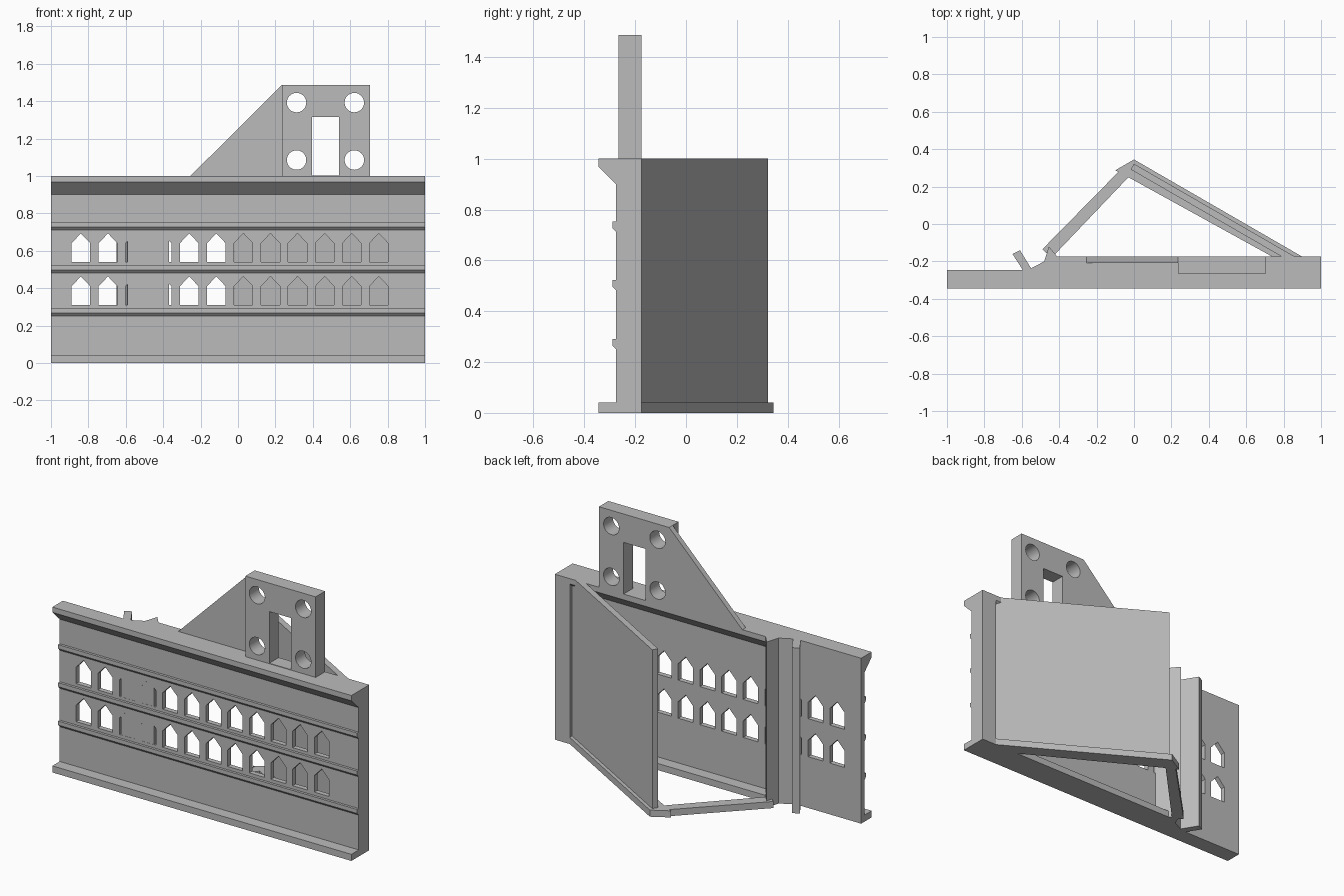
import bpy, bmesh, math
from mathutils import Matrix, Vector

if "Cube" in bpy.data.objects:
    bpy.data.objects.remove(bpy.data.objects["Cube"])

grey = bpy.data.materials.new("plain grey")
grey.diffuse_color = (0.5, 0.5, 0.5, 1)
grey.use_nodes = True
grey.node_tree.nodes["Principled BSDF"].inputs["Base Color"].default_value = grey.diffuse_color

# Axis frames: columns are the profile's u, v and extrusion directions
PLAN = Matrix(((1, 0, 0), (0, 1, 0), (0, 0, 1)))       # u=x v=y, along z
ELEV = Matrix(((1, 0, 0), (0, 0, 1), (0, 1, 0)))       # u=x v=z, along y
SIDE = Matrix(((0, 0, 1), (1, 0, 0), (0, 1, 0)))       # u=y v=z, along x


def prism(name, profiles, frame, lo, hi):
    """Extrude one or more closed profiles from lo to hi."""
    bm = bmesh.new()
    for pts in profiles:
        rings = [[bm.verts.new(frame @ Vector((u, v, w))) for u, v in pts] for w in (lo, hi)]
        bm.faces.new(rings[0])
        bm.faces.new(rings[1][::-1])
        n = len(pts)
        for i in range(n):
            j = (i + 1) % n
            bm.faces.new((rings[0][i], rings[1][i], rings[1][j], rings[0][j]))
    bmesh.ops.recalc_face_normals(bm, faces=bm.faces)
    mesh = bpy.data.meshes.new(name)
    bm.to_mesh(mesh)
    bm.free()
    ob = bpy.data.objects.new(name, mesh)
    mesh.materials.append(grey)
    bpy.context.collection.objects.link(ob)
    return ob


def cut(ob, cutter):
    """Apply a boolean difference and remove the cutter."""
    cutter.hide_render = True
    mod = ob.modifiers.new("cut", 'BOOLEAN')
    mod.operation, mod.solver, mod.object = 'DIFFERENCE', 'EXACT', cutter
    bpy.context.view_layer.objects.active = ob
    bpy.ops.object.modifier_apply(modifier=mod.name)
    bpy.data.objects.remove(cutter)


def rect(u0, v0, u1, v1):
    return [(u0, v0), (u1, v0), (u1, v1), (u0, v1)]


# Facade: foot, three drip ledges and cornice in one side profile
FACE, BACK, DEEP = -0.275, -0.245, -0.175
profile = [(BACK, 0), (-0.345, 0), (-0.345, 0.04), (FACE, 0.04)]
for top in (0.29, 0.522, 0.752):
    profile += [(FACE, top - 0.04), (-0.29, top - 0.024), (-0.29, top), (FACE, top)]
profile += [(FACE, 0.9), (-0.345, 0.968), (-0.345, 1), (BACK, 1)]
facade = prism("facade", [profile], SIDE, -1, 1)

# Two rows of pointed windows
windows = []
for z in (0.31, 0.54):
    for i in range(12):
        x = -0.84 + i * 0.1448
        windows.append([(x - 0.05, z), (x + 0.05, z), (x + 0.05, z + 0.1),
                        (x, z + 0.153), (x - 0.05, z + 0.1)])
cut(facade, prism("window_cutter", windows, ELEV, -0.4, -0.2))

# Rear rim: sill, chamfered top lip and end pillar
prism("rear_sill", [rect(BACK, 0, DEEP, 0.04)], SIDE, -0.42, 1)
prism("rear_lip", [[(BACK, 0.9), (DEEP, 0.968), (DEEP, 1), (BACK, 1)]], SIDE, -0.42, 1)
prism("end_pillar", [rect(0.9, BACK, 1, DEEP)], PLAN, 0, 1)

# Full-height hinge post with a flared fin
prism("hinge_post", [[(-0.59, -0.274), (-0.37, -0.274), (-0.37, BACK), (-0.41, DEEP),
                      (-0.455, -0.12), (-0.48, -0.2), (-0.55, -0.237),
                      (-0.61, -0.14), (-0.65, -0.16), (-0.595, BACK)]], PLAN, 0, 1)

# Slanted rear wall with a diamond opening
s30, c30 = 0.5, math.sqrt(3) / 2


def slant(x, depth):
    """Point at x on the flange's outer line, moved inwards by depth."""
    return (x - s30 * depth, 0.345 - x * s30 / c30 - c30 * depth)


slant_wall = prism("slanted_wall", [[slant(0.01, 0.02), slant(0.93, 0.02),
                                     slant(0.93, 0.055), slant(0.01, 0.055)]], PLAN, 0, 1)
diamond = []
for y, z in ((0.06, 0.1), (0.27, 0.525), (0.06, 0.947), (-0.15, 0.525)):
    diamond.append(((0.322 - y) * c30 / s30, y, z))
cutter = prism("diamond_cutter", [[(0, 0), (1, 0), (1, 1), (0, 1)]], PLAN, 0, 1)
for k, v in enumerate(cutter.data.vertices):
    x, y, z = diamond[k % 4]
    d = 0.1 if k < 4 else -0.1
    v.co = (x + s30 * d, y + c30 * d, z)
cut(slant_wall, cutter)

# Floor strips joining the slanted wall, the apex and the post
prism("slanted_flange", [[(0, 0.345), (0.9, DEEP), (0.9, -0.2), (0.74, -0.2),
                          (0.74, DEEP), (-0.03, 0.25), (-0.1, 0.287)]], PLAN, 0, 0.04)
prism("diagonal_strip", [[(-0.03, 0.25), (-0.08, 0.282), (-0.49, -0.135),
                          (-0.44, -0.18)]], PLAN, 0, 0.04)

# Mounting plate with four round holes and a slot
plate = prism("mounting_plate", [rect(0.235, 0.99, 0.705, 1.487)], ELEV, -0.265, DEEP)
holes = [rect(0.395, 1.003, 0.54, 1.315)]
for cx in (0.313, 0.622):
    for cz in (1.085, 1.392):
        holes.append([(cx + 0.052 * math.cos(a * math.tau / 32),
                       cz + 0.052 * math.sin(a * math.tau / 32)) for a in range(32)])
cut(plate, prism("hole_cutter", holes, ELEV, -0.4, 0))
plate.select_set(True)
bpy.context.view_layer.objects.active = plate
bpy.ops.object.shade_smooth_by_angle(angle=math.radians(30))

# Triangular brace beside the plate
prism("plate_brace", [[(-0.255, 0.999), (0.235, 0.999), (0.235, 1.487)]], ELEV, -0.208, DEEP)
